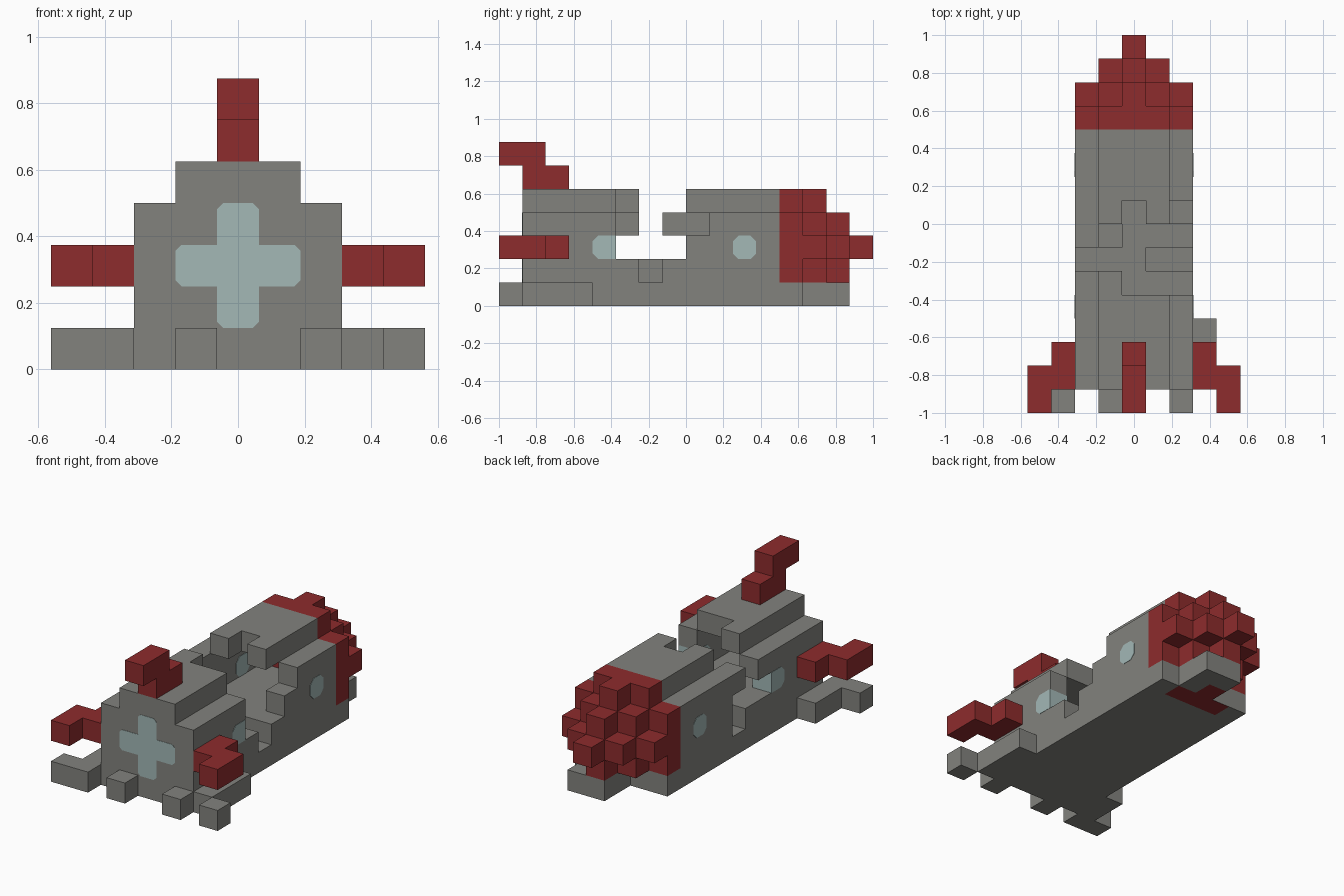
import bpy
import bmesh
from mathutils import Vector

U = 0.125  # edge of one cube

cube = bpy.data.objects.get("Cube")
if cube:
    bpy.data.objects.remove(cube, do_unlink=True)


def material(name, rgb):
    m = bpy.data.materials.new(name)
    m.use_nodes = True
    m.diffuse_color = (*rgb, 1)
    m.node_tree.nodes["Principled BSDF"].inputs["Base Color"].default_value = (*rgb, 1)
    return m


GRAY = material("hull gray", (0.225, 0.225, 0.208))
RED = material("dark red", (0.27, 0.025, 0.026))
GLASS = material("pale teal glass", (0.366, 0.479, 0.468))


def finish(name, bm, mats):
    bmesh.ops.recalc_face_normals(bm, faces=bm.faces)
    me = bpy.data.meshes.new(name)
    bm.to_mesh(me)
    bm.free()
    for m in mats:
        me.materials.append(m)
    ob = bpy.data.objects.new(name, me)
    bpy.context.collection.objects.link(ob)
    return ob


def box(xs, ys, zs):
    """Set of grid cells; each range is inclusive."""
    span = lambda r: range(r[0], r[1] + 1)
    return {(x, y, z) for x in span(xs) for y in span(ys) for z in span(zs)}


def blocks(name, cells, mats, rule=lambda cell, normal: 0):
    """Skin a set of cells, keeping only the outer faces."""
    bm = bmesh.new()
    corners = {}

    def vert(p):
        key = tuple(round(c * 2) for c in p)
        if key not in corners:
            corners[key] = bm.verts.new((p[0] * U, (p[1] - 7.5) * U, (p[2] + 0.5) * U))
        return corners[key]

    for cell in sorted(cells):
        for axis in range(3):
            for sign in (-1, 1):
                n = Vector((0, 0, 0))
                n[axis] = sign
                if tuple(int(a + b) for a, b in zip(cell, n)) in cells:
                    continue
                u, v = Vector((0, 0, 0)), Vector((0, 0, 0))
                u[(axis + 1) % 3] = 0.5
                v[(axis + 2) % 3] = 0.5 * sign
                c = Vector(cell) + n / 2
                f = bm.faces.new([vert(c + d) for d in (-u - v, u - v, u + v, v - u)])
                f.material_index = rule(cell, n)
    # Normals are already outward from the winding
    me = bpy.data.meshes.new(name)
    bm.to_mesh(me)
    bm.free()
    for m in mats:
        me.materials.append(m)
    ob = bpy.data.objects.new(name, me)
    bpy.context.collection.objects.link(ob)
    return ob


# Hull: stepped tube with a hollow cabin, broken open in the middle
hull = box((-2, 2), (1, 11), (0, 3)) | box((-1, 1), (1, 11), (4, 4))
hull -= box((-1, 1), (2, 11), (2, 3))
hull -= box((-2, 2), (5, 7), (2, 2))      # side breach
hull -= box((-2, -2), (6, 6), (3, 3))     # wall tops
hull -= box((2, 2), (5, 8), (3, 3))
hull -= box((-1, 1), (6, 7), (4, 4))      # roof break
hull -= box((0, 1), (5, 5), (4, 4))
hull -= box((0, 0), (8, 8), (4, 4))
hull -= box((1, 2), (6, 6), (1, 1))       # floor notches
hull -= box((-2, -1), (7, 7), (1, 1))
# Base under the nose
hull |= box((-2, 2), (12, 12), (0, 0)) | box((0, 1), (13, 14), (0, 0))


def hull_rule(cell, n):
    x, y, z = cell
    if n.z < 0 and z == 0 and y >= 12 and abs(x) + 2 <= 15 - y:
        return 1   # red underside patch of the nose
    if n.y > 0 and abs(x) == 2 and y == 4 and z == 2:
        return 2   # broken edge of the side window
    return 0


blocks("hull", hull, [GRAY, RED, GLASS], hull_rule)

# Nose cone: diamond layers shrinking toward the tip
nose = {c for c in box((-2, 2), (12, 15), (1, 4))
        if abs(c[0]) + abs(c[2] - 2) <= 15 - c[1]}
blocks("nose_cone", nose, [RED])

# Fins: each steps outward and back
for name, s in (("left_fin", 1), ("right_fin", -1)):
    blocks(name, box((3 * s, 3 * s), (1, 2), (2, 2)) | box((4 * s, 4 * s), (0, 1), (2, 2)), [RED])
blocks("top_fin", box((0, 0), (1, 2), (5, 5)) | box((0, 0), (0, 1), (6, 6)), [RED])

# Low rubble around the tail
blocks("left_rubble", box((3, 3), (1, 3), (0, 0)), [GRAY])
blocks("left_rubble_corner", box((4, 4), (0, 0), (0, 0)), [GRAY])
blocks("right_rubble", box((-3, -3), (0, 2), (0, 0)) | {(-4, 0, 0)}, [GRAY])
for name, x in (("tail_rubble_left", 2), ("tail_rubble_right", -1)):
    blocks(name, {(x, 0, 0)}, [GRAY])


def clip_corners(points, clipped, r=0.03):
    """Cut off the chosen corners of a 2D outline."""
    out = []
    pts = [Vector(p) for p in points]
    for i, p in enumerate(pts):
        if i not in clipped:
            out.append(p)
            continue
        for q in (pts[i - 1], pts[(i + 1) % len(pts)]):
            out.append(p + (q - p).normalized() * r)
    return out


def plate(name, outline, place, depth, t=0.002):
    """Thin glass plate straddling the plane at the given depth."""
    bm = bmesh.new()
    a = [bm.verts.new(place(p, depth - t)) for p in outline]
    b = [bm.verts.new(place(p, depth + t)) for p in outline]
    bm.faces.new(a)
    bm.faces.new(b)
    for i in range(len(a)):
        bm.faces.new((a[i - 1], a[i], b[i], b[i - 1]))
    finish(name, bm, [GLASS])


# Cross window in the tail, seen from outside and from the cabin
h, w, mid = U / 2, 1.5 * U, 2.5 * U
quarter = [(w, -h), (w, h), (h, h)]
cross = []
for turn in range(4):
    cross += quarter
    quarter = [(-q, p) for p, q in quarter]
cross = clip_corners(cross, [i for i in range(12) if i % 3 != 2], 0.018)
for name, y in (("tail_window_outer", -7 * U), ("tail_window_inner", -6 * U)):
    plate(name, cross, lambda p, d: (p.x, d, p.y + mid), y)

# Side windows: whole one near the nose, broken one near the tail
square = [(-h, -h), (-h, h), (h, h), (h, -h)]
for label, y, clipped in (("front", 2.5 * U, range(4)), ("rear", -3.5 * U, (0, 1))):
    outline = clip_corners(square, clipped)
    for side, s in (("left", 1), ("right", -1)):
        for layer, d in (("outer", 2.5), ("inner", 1.5)):
            plate(f"{side}_{label}_window_{layer}", outline,
                  lambda p, d: (d, p.x + y, p.y + mid), s * d * U)
